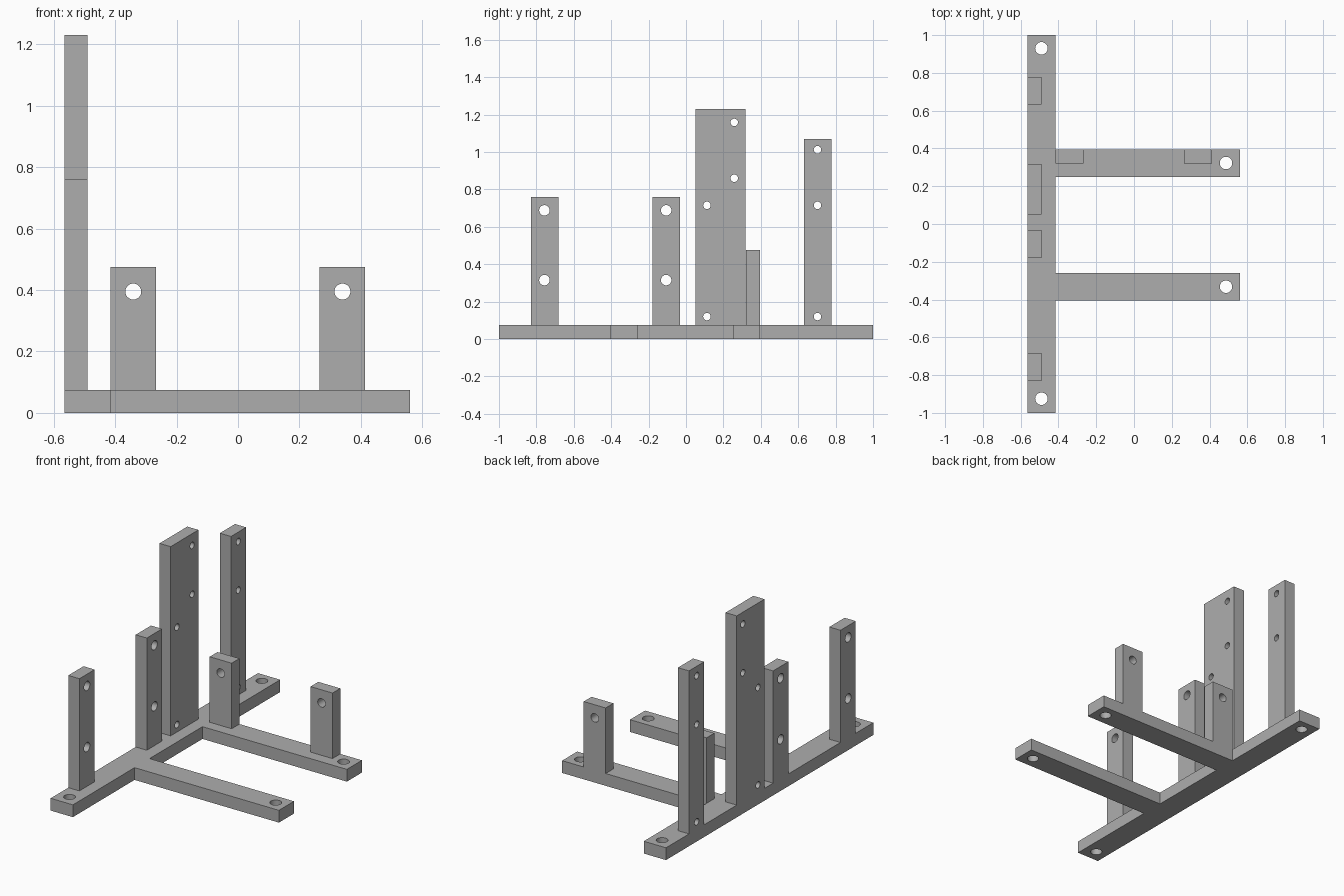
import bpy, bmesh
from mathutils import Matrix, Vector

if "Cube" in bpy.data.objects:
    bpy.data.objects.remove(bpy.data.objects["Cube"], do_unlink=True)

GREY = (0.42, 0.42, 0.42, 1)
grey = bpy.data.materials.new("plain grey")
grey.use_nodes = True
grey.diffuse_color = GREY
grey.node_tree.nodes["Principled BSDF"].inputs["Base Color"].default_value = GREY

THICK = 0.075          # thickness of every bar
LEFT = -0.565          # outer face of the spine
INNER = -0.415         # inner face of the spine
REACH = 0.56           # end of the arms


def add_object(name, bm):
    mesh = bpy.data.meshes.new(name)
    bmesh.ops.recalc_face_normals(bm, faces=bm.faces)
    bm.to_mesh(mesh)
    bm.free()
    obj = bpy.data.objects.new(name, mesh)
    bpy.context.collection.objects.link(obj)
    return obj


def prism(name, outline, height):
    """Extrude a flat outline upward from the ground."""
    bm = bmesh.new()
    face = bm.faces.new([bm.verts.new((x, y, 0)) for x, y in outline])
    top = bmesh.ops.extrude_face_region(bm, geom=[face])["geom"]
    bmesh.ops.translate(bm, vec=(0, 0, height),
                        verts=[v for v in top if isinstance(v, bmesh.types.BMVert)])
    return add_object(name, bm)


def block(name, x, y, z):
    low, high = Vector((x[0], y[0], z[0])), Vector((x[1], y[1], z[1]))
    bm = bmesh.new()
    bmesh.ops.create_cube(bm, size=1, matrix=Matrix.Translation((low + high) / 2)
                          @ Matrix.Diagonal((high - low).to_4d()))
    return add_object(name, bm)


def drill(obj, centres, radius, axis):
    """Cut round through-holes along an axis, then finish the part."""
    turn = Vector(axis).to_track_quat('Z', 'Y').to_matrix().to_4x4()
    bm = bmesh.new()
    for c in centres:
        bmesh.ops.create_cone(bm, cap_ends=True, segments=32, radius1=radius, radius2=radius,
                              depth=0.4, matrix=Matrix.Translation(c) @ turn)
    cutter = add_object("hole_cutter", bm)
    cutter.hide_render = True
    mod = obj.modifiers.new("holes", 'BOOLEAN')
    mod.operation, mod.solver, mod.object = 'DIFFERENCE', 'EXACT', cutter
    bpy.ops.object.select_all(action='DESELECT')
    obj.select_set(True)
    bpy.context.view_layer.objects.active = obj
    bpy.ops.object.modifier_apply(modifier=mod.name)
    bpy.data.objects.remove(cutter, do_unlink=True)
    obj.data.materials.clear()
    obj.data.materials.append(grey)
    bpy.ops.object.shade_smooth_by_angle()


# Flat base: a long spine with two arms, and a fixing hole at each end
outline = [(LEFT, -1), (INNER, -1)]
for y0, y1 in ((-0.405, -0.26), (0.25, 0.395)):
    outline += [(INNER, y0), (REACH, y0), (REACH, y1), (INNER, y1)]
outline += [(INNER, 1), (LEFT, 1)]
base = prism("base_frame", outline, THICK)
drill(base, [(-0.49, -0.925, 0), (-0.49, 0.93, 0), (0.487, -0.332, 0), (0.487, 0.323, 0)],
      0.033, (0, 0, 1))

# Upright posts along the spine: name, y range, top, hole radius, holes (y, z)
posts = [
    ("front_post", (-0.83, -0.683), 0.76, 0.028, [(-0.757, 0.315), (-0.757, 0.688)]),
    ("middle_post", (-0.18, -0.033), 0.76, 0.028, [(-0.106, 0.315), (-0.106, 0.688)]),
    ("wide_post", (0.05, 0.318), 1.23, 0.02,
     [(0.112, 0.12), (0.112, 0.715), (0.258, 0.86), (0.258, 1.158)]),
    ("back_post", (0.632, 0.778), 1.07, 0.02, [(0.703, 0.12), (0.703, 0.715), (0.703, 1.012)]),
]
for name, y, top, radius, holes in posts:
    post = block(name, (LEFT, LEFT + THICK), y, (THICK, top))
    drill(post, [(LEFT, hy, hz) for hy, hz in holes], radius, (1, 0, 0))

# Two short tabs on the back arm
for name, x in (("right_tab", -0.341), ("left_tab", 0.34)):
    tab = block(name, (x - 0.074, x + 0.074), (0.395 - THICK, 0.395), (THICK, 0.475))
    drill(tab, [(x, 0.36, 0.395)], 0.026, (0, 1, 0))
